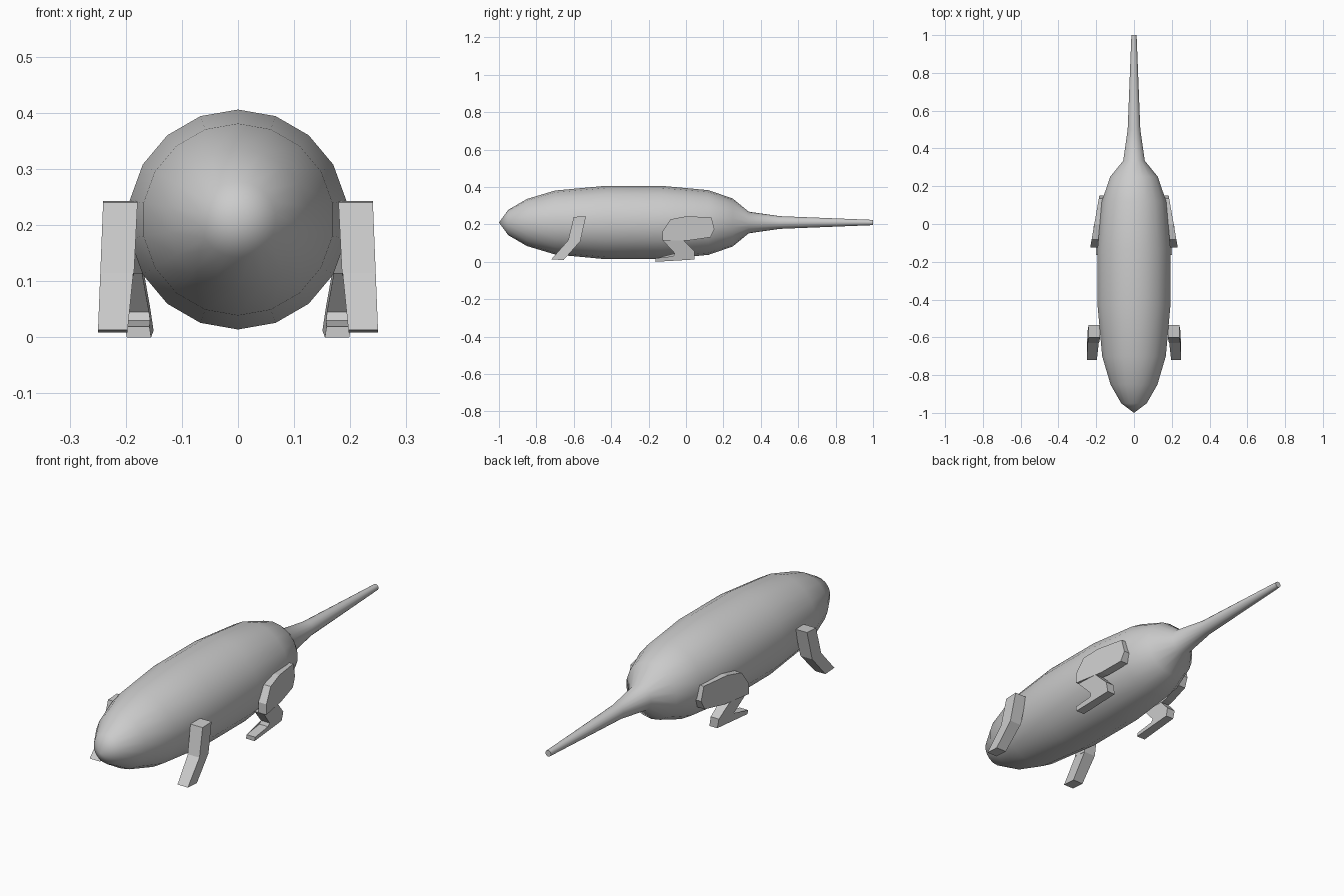
import bpy, bmesh, math
from mathutils import Vector

cube = bpy.data.objects.get("Cube")
if cube:
    bpy.data.objects.remove(cube)

grey = bpy.data.materials.new("plain grey")
grey.use_nodes = True
colour = (0.6, 0.6, 0.6, 1)
grey.diffuse_color = colour
grey.node_tree.nodes["Principled BSDF"].inputs["Base Color"].default_value = colour


def finish(name, bm):
    bmesh.ops.recalc_face_normals(bm, faces=bm.faces)
    mesh = bpy.data.meshes.new(name)
    bm.to_mesh(mesh)
    bm.free()
    mesh.materials.append(grey)
    obj = bpy.data.objects.new(name, mesh)
    bpy.context.collection.objects.link(obj)
    return obj


def lathe(name, profile, sides, z):
    """Rings of (y, radius) joined along the y axis; zero radius makes a tip."""
    bm = bmesh.new()
    rings = []
    for y, r in profile:
        angles = [math.tau * i / sides for i in range(sides)]
        rings.append([bm.verts.new((r * math.sin(a), y, z + r * math.cos(a)))
                      for a in angles])
    for a, b in zip(rings, rings[1:]):
        for i in range(sides):
            j = (i + 1) % sides
            bm.faces.new((a[i], a[j], b[j], b[i]))
    bm.faces.new(rings[-1])
    bmesh.ops.remove_doubles(bm, verts=bm.verts, dist=0.0005)
    return finish(name, bm)


def plate(name, outline, inner, outer):
    """Side outline of (y, z) given thickness by two x functions."""
    for label, side in (("left", 1), ("right", -1)):
        bm = bmesh.new()
        a, b = [[bm.verts.new((side * f(y, z), y, z)) for y, z in outline]
                for f in (inner, outer)]
        bm.faces.new(a)
        bm.faces.new(b[::-1])
        n = len(outline)
        for i in range(n):
            j = (i + 1) % n
            bm.faces.new((a[i], a[j], b[j], b[i]))
        # triangulate so that bent outlines stay clean
        bmesh.ops.triangulate(bm, faces=[f for f in bm.faces if len(f.verts) > 4])
        finish(label + "_" + name, bm)


# Body running smoothly into the tail
body = lathe("body_and_tail", [
    (-1, 0), (-0.95, 0.068), (-0.85, 0.126), (-0.7, 0.171), (-0.43, 0.196),
    (-0.13, 0.196), (0.12, 0.173), (0.25, 0.128), (0.335, 0.058),
    (0.5, 0.034), (1, 0.014)], 18, 0.21)
bpy.ops.object.select_all(action="DESELECT")
body.select_set(True)
bpy.context.view_layer.objects.active = body
bpy.ops.object.shade_smooth_by_angle(angle=math.radians(50))

# Front legs, bent at the elbow
plate("front_upper_leg", [(-0.6, 0.24), (-0.535, 0.243), (-0.565, 0.11), (-0.63, 0.115)],
      lambda y, z: 0.191 - 0.05 * z, lambda y, z: 0.25 - 0.04 * z)
plate("front_lower_leg", [(-0.63, 0.115), (-0.565, 0.11), (-0.655, 0.009), (-0.72, 0.013)],
      lambda y, z: 0.198 - 0.1 * z, lambda y, z: 0.25 - 0.04 * z)

# Hind thighs, spreading outwards towards the knee
plate("hind_thigh", [
    (-0.125, 0.115), (-0.125, 0.163), (-0.083, 0.227), (0, 0.243), (0.136, 0.238),
    (0.152, 0.174), (0.131, 0.131), (0.02, 0.115)],
    lambda y, z: 0.17 - 0.175 * y, lambda y, z: 0.21 - 0.175 * y)

# Hind shins, leaning inwards to the foot
plate("hind_shin", [(-0.125, 0.115), (-0.013, 0.115), (0.045, 0.056), (-0.06, 0.045)],
      lambda y, z: 0.15 + 0.15 * z - 0.03 * y, lambda y, z: 0.19 + 0.2 * z - 0.05 * y)

# Hind feet
plate("hind_foot", [(-0.06, 0.045), (0.045, 0.056), (0.045, 0.012), (-0.163, 0.0),
                    (-0.163, 0.019), (-0.067, 0.03)],
      lambda y, z: 0.15 + 0.15 * z - 0.03 * y, lambda y, z: 0.19 + 0.2 * z - 0.05 * y)
